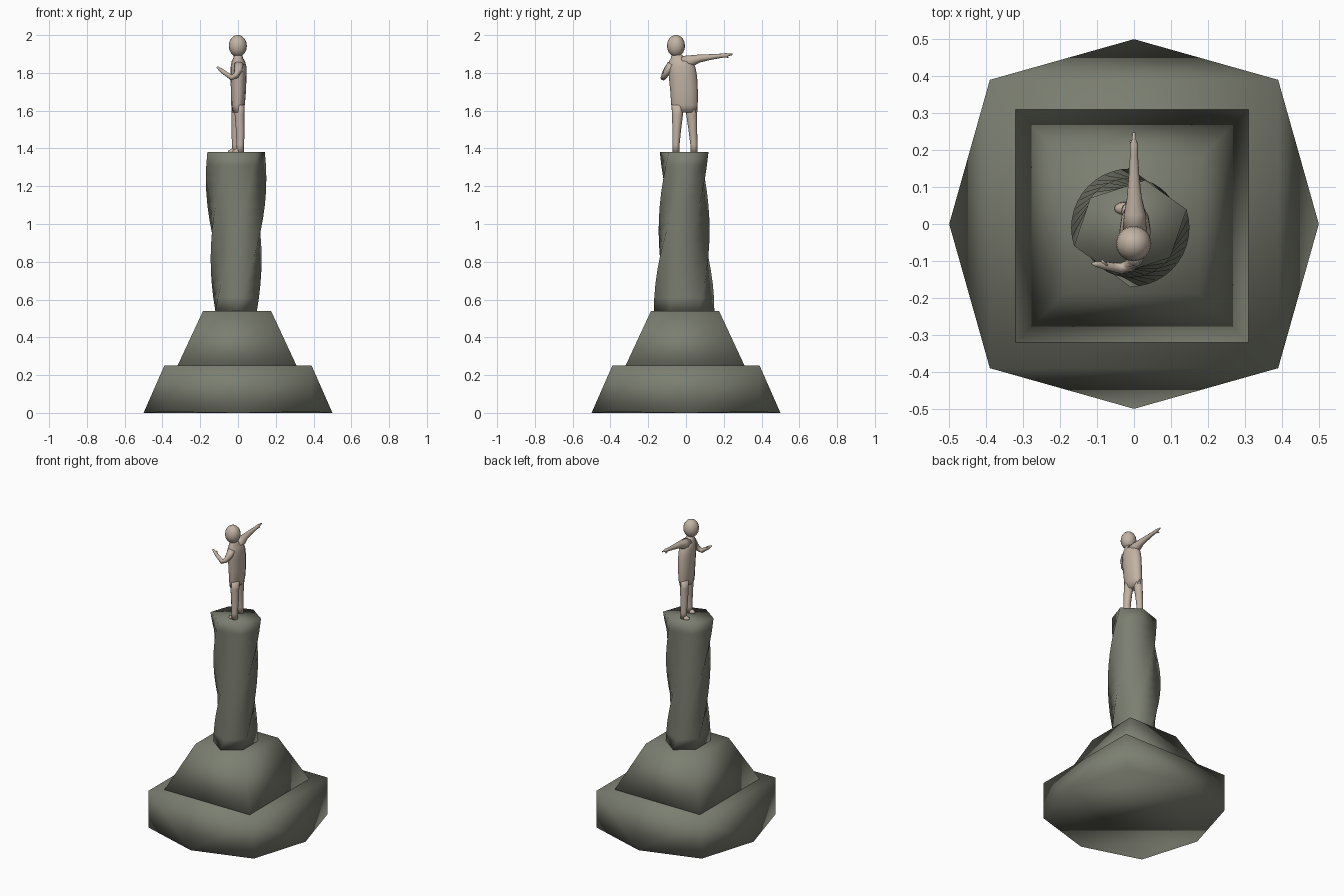
import bpy, bmesh, math
from mathutils import Vector

if "Cube" in bpy.data.objects:
    bpy.data.objects.remove(bpy.data.objects["Cube"])


def material(name, rgb):
    m = bpy.data.materials.new(name)
    m.diffuse_color = (*rgb, 1)
    m.use_nodes = True
    m.node_tree.nodes["Principled BSDF"].inputs["Base Color"].default_value = m.diffuse_color
    return m


stone = material("grey green stone", (0.2, 0.21, 0.165))
clay = material("pale clay", (0.54, 0.45, 0.37))


def finish(name, bm, mat):
    bmesh.ops.recalc_face_normals(bm, faces=bm.faces)
    for f in bm.faces:
        f.smooth = True
    me = bpy.data.meshes.new(name)
    bm.to_mesh(me)
    bm.free()
    me.materials.append(mat)
    ob = bpy.data.objects.new(name, me)
    bpy.context.collection.objects.link(ob)
    return ob


def loft(name, rings, mat):
    """Skin a stack of rings with equal point counts and cap both ends."""
    bm = bmesh.new()
    vs = [[bm.verts.new(p) for p in r] for r in rings]
    n = len(vs[0])
    for a, b in zip(vs, vs[1:]):
        for i in range(n):
            j = (i + 1) % n
            bm.faces.new((a[i], a[j], b[j], b[i]))
    bm.faces.new(vs[0][::-1])
    bm.faces.new(vs[-1])
    return finish(name, bm, mat)


def square(h, z, c=0.0):
    return [(c + sx * h, c + sy * h, z) for sx, sy in ((-1, -1), (1, -1), (1, 1), (-1, 1))]


def body(name, rows, n=12):
    """Horizontal elliptical rings: x, y, z, x radius, y radius."""
    angles = [2 * math.pi * i / n for i in range(n)]
    return loft(name, [[(x + rx * math.cos(t), y + ry * math.sin(t), z) for t in angles]
                       for x, y, z, rx, ry in rows], clay)


def limb(name, rows, n=10):
    """Round tube along a path: x, y, z, radius."""
    pts = [Vector(r[:3]) for r in rows]
    rings = []
    for i, p in enumerate(pts):
        d = (pts[min(i + 1, len(pts) - 1)] - pts[max(i - 1, 0)]).normalized()
        u = d.cross(Vector((0.3, 0.1, 1))).normalized()
        v = d.cross(u)
        rings.append([p + rows[i][3] * (u * math.cos(2 * math.pi * k / n) + v * math.sin(2 * math.pi * k / n))
                      for k in range(n)])
    return loft(name, rings, clay)


# Lower plinth: square top, foot pulled out to a point in the middle of each side
bm = bmesh.new()
top = [bm.verts.new(p) for p in square(0.39, 0.25)]
low = [bm.verts.new(p) for p in square(0.39, 0.006)]
mid = [bm.verts.new(p) for p in ((0, -0.5, 0), (0.5, 0, 0), (0, 0.5, 0), (-0.5, 0, 0))]
bm.faces.new(top)
bm.faces.new(mid[::-1])
for i in range(4):
    j = (i + 1) % 4
    bm.faces.new((top[i], mid[i], top[j]))
    bm.faces.new((top[i], low[i], mid[i]))
    bm.faces.new((top[j], mid[i], low[j]))
    bm.faces.new((low[j], mid[i], mid[j]))
finish("lower_plinth", bm, stone)

# Upper plinth
loft("upper_plinth", [square(0.315, 0.25, -0.005), square(0.18, 0.54, -0.005)], stone)

# Twisted column: flattened hexagon turned as it rises
hexagon = [(0.16, 0), (0.078, 0.11), (-0.078, 0.11), (-0.16, 0), (-0.078, -0.11), (0.078, -0.11)]
rings = []
for k in range(13):
    t = k / 12
    a = math.radians(-90 + 108 * t)
    c, s = math.cos(a), math.sin(a)
    rings.append([(-0.01 + x * c - y * s, -0.01 + x * s + y * c, 0.54 + 0.84 * t) for x, y in hexagon])
loft("twisted_column", rings, stone)

# Figure: torso and neck, facing -x
body("torso", [(-0.002, -0.008, 1.59, 0.026, 0.066), (0, -0.008, 1.63, 0.036, 0.07),
               (0.002, -0.01, 1.70, 0.04, 0.073), (0.003, -0.016, 1.78, 0.042, 0.075),
               (0.003, -0.022, 1.83, 0.042, 0.072), (0.002, -0.028, 1.86, 0.036, 0.062),
               (0.001, -0.04, 1.878, 0.026, 0.04), (0, -0.052, 1.9, 0.022, 0.024)])

# Head
head = []
for k in range(9):
    t = math.pi * (0.06 + 0.88 * k / 8)
    r = math.sin(t)
    head.append((-0.001, -0.053, 1.943 - 0.058 * math.cos(t), 0.048 * r, 0.048 * r))
body("head", head, 16)

# Legs and feet
for side, x, y0, y1 in (("near", 0.012, -0.045, -0.053), ("far", -0.012, 0.03, 0.042)):
    body(side + "_leg", [(x, y1, 1.38, 0.02, 0.019), (x, y1, 1.42, 0.02, 0.019),
                         (x, (y0 + y1) / 2, 1.5, 0.023, 0.023), (x * 0.7, y0, 1.58, 0.026, 0.029),
                         (x * 0.5, y0, 1.63, 0.028, 0.031)])
    body(side + "_foot", [(x - 0.014, y1, 1.378, 0.028, 0.018), (x - 0.014, y1, 1.388, 0.026, 0.016),
                          (x - 0.006, y1, 1.4, 0.014, 0.012)])

# Outstretched pointing arm
limb("pointing_arm", [(0.002, -0.02, 1.855, 0.034), (0.002, 0.03, 1.864, 0.03), (0.001, 0.07, 1.876, 0.021),
                      (0, 0.13, 1.884, 0.015), (0, 0.19, 1.891, 0.011), (0, 0.215, 1.893, 0.012),
                      (0, 0.228, 1.896, 0.006), (0, 0.247, 1.898, 0.004)])
limb("pointing_thumb", [(-0.005, 0.205, 1.888, 0.005), (-0.009, 0.225, 1.881, 0.003)], 6)

# Bent arm held forward
limb("bent_arm", [(0.005, -0.075, 1.845, 0.025), (0.002, -0.095, 1.815, 0.022), (-0.012, -0.113, 1.785, 0.017),
                  (-0.035, -0.12, 1.775, 0.015), (-0.06, -0.116, 1.793, 0.012), (-0.082, -0.112, 1.808, 0.011),
                  (-0.1, -0.109, 1.822, 0.008), (-0.112, -0.107, 1.832, 0.004)])
limb("bent_thumb", [(-0.075, -0.112, 1.81, 0.006), (-0.088, -0.098, 1.823, 0.003)], 6)
